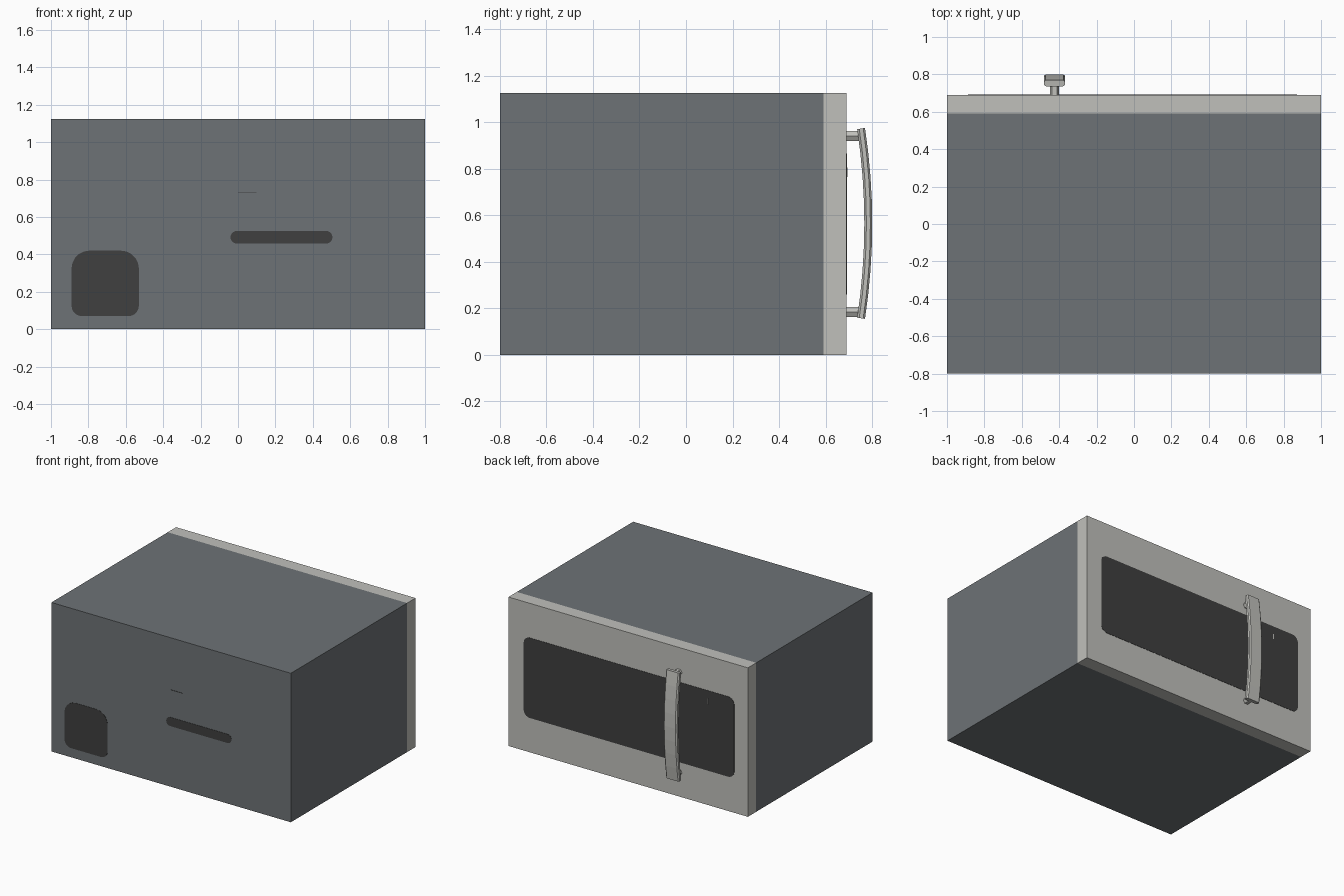
import bpy, bmesh, math
from mathutils import Vector

if "Cube" in bpy.data.objects:
    bpy.data.objects.remove(bpy.data.objects["Cube"])


def material(name, rgb):
    m = bpy.data.materials.new(name)
    m.diffuse_color = (*rgb, 1)
    m.use_nodes = True
    m.node_tree.nodes["Principled BSDF"].inputs["Base Color"].default_value = m.diffuse_color
    return m


BODY = material("slate grey", (0.155, 0.17, 0.18))
STEEL = material("pale steel", (0.53, 0.53, 0.50))
DARK = material("charcoal", (0.05, 0.05, 0.05))


def finish(name, bm, mat):
    bmesh.ops.recalc_face_normals(bm, faces=bm.faces)
    me = bpy.data.meshes.new(name)
    bm.to_mesh(me)
    bm.free()
    me.materials.append(mat)
    ob = bpy.data.objects.new(name, me)
    bpy.context.collection.objects.link(ob)
    return ob


def loft(name, rings, mat):
    """Skin closed rings of points and cap both ends."""
    bm = bmesh.new()
    loops = [[bm.verts.new(p) for p in ring] for ring in rings]
    for a, b in zip(loops, loops[1:]):
        for i in range(len(a)):
            j = (i + 1) % len(a)
            bm.faces.new((a[i], a[j], b[j], b[i]))
    bm.faces.new(loops[0])
    bm.faces.new(loops[-1])
    return finish(name, bm, mat)


def box(name, x0, x1, y0, y1, z0, z1, mat):
    ring = [(x0, z0), (x1, z0), (x1, z1), (x0, z1)]
    return loft(name, [[(x, y, z) for x, z in ring] for y in (y0, y1)], mat)


def plate(name, x0, x1, z0, z1, r_low, r_top, y0, y1, mat):
    """Thin plate in the XZ plane with rounded corners."""
    corners = [(x1 - r_top, z1 - r_top, r_top, 0), (x0 + r_top, z1 - r_top, r_top, 90),
               (x0 + r_low, z0 + r_low, r_low, 180), (x1 - r_low, z0 + r_low, r_low, 270)]
    pts = []
    for cx, cz, r, start in corners:
        for k in range(6):
            a = math.radians(start + 18 * k)
            pts.append((cx + r * math.cos(a), cz + r * math.sin(a)))
    return loft(name, [[(x, y, z) for x, z in pts] for y in (y0, y1)], mat)


# Cabinet and door slab
box("cabinet", -1, 1, -0.798, 0.59, 0, 1.125, BODY)
box("door", -1, 1, 0.59, 0.69, 0, 1.125, STEEL)

# Door window with a small indicator light
plate("door_window", -0.887, 0.872, 0.26, 0.865, 0.05, 0.05, 0.688, 0.692, DARK)
box("indicator_light", -0.671, -0.664, 0.69, 0.693, 0.765, 0.805, STEEL)

# Rear panel details: cover, vent slot and fine seam
plate("rear_cover", -0.89, -0.53, 0.07, 0.42, 0.055, 0.095, -0.80, -0.796, DARK)
plate("vent_slot", -0.04, 0.505, 0.458, 0.525, 0.033, 0.033, -0.80, -0.796, DARK)
box("rear_seam", 0.0, 0.10, -0.80, -0.796, 0.73, 0.734, DARK)

# Bowed handle: bevelled section swept along a shallow arc
HX, HZ, HALF = -0.425, 0.565, 0.41
section = [(-0.045, -0.034), (0.045, -0.034), (0.056, -0.025),
           (0.056, -0.008), (0.047, 0), (-0.047, 0), (-0.056, -0.008), (-0.056, -0.025)]
rings = []
for i in range(9):
    t = -1 + i / 4
    slope = 2 * 0.031 * t / HALF
    n = Vector((0, 1, slope)).normalized()
    c = Vector((HX, 0.80 - 0.031 * t * t, HZ + HALF * t))
    rings.append([c + Vector((x, 0, 0)) + n * d for x, d in section])
loft("handle_bar", rings, STEEL)

# Hexagonal handle posts
for label, z in (("upper", 0.94), ("lower", 0.184)):
    hexagon = [(HX + 0.025 * math.cos(k * math.pi / 3), z + 0.025 * math.sin(k * math.pi / 3))
               for k in range(6)]
    loft(label + "_handle_post", [[(x, y, zz) for x, zz in hexagon] for y in (0.685, 0.75)], STEEL)
